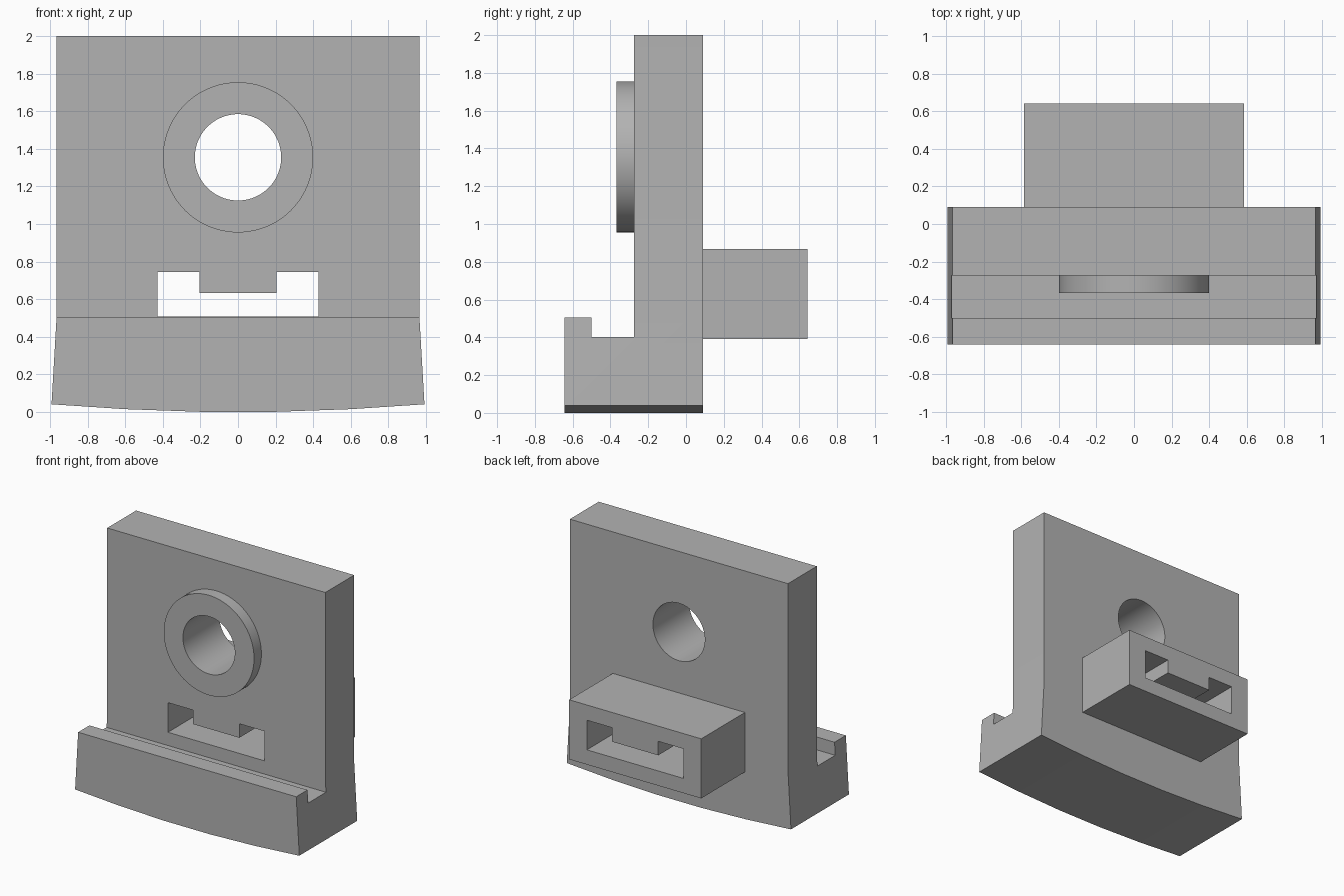
import bpy, bmesh, math
from mathutils import Vector

if "Cube" in bpy.data.objects:
    bpy.data.objects.remove(bpy.data.objects["Cube"])

grey = bpy.data.materials.new("plain grey")
grey.use_nodes = True
colour = (0.45, 0.45, 0.45, 1)
grey.diffuse_color = colour
grey.node_tree.nodes["Principled BSDF"].inputs["Base Color"].default_value = colour


def prism(name, points, start, depth):
    """Extrude a closed outline of 3D points along a vector."""
    bm = bmesh.new()
    face = bm.faces.new([bm.verts.new(Vector(p) + Vector(start)) for p in points])
    grown = bmesh.ops.extrude_face_region(bm, geom=[face])["geom"]
    moved = [g for g in grown if isinstance(g, bmesh.types.BMVert)]
    bmesh.ops.translate(bm, verts=moved, vec=depth)
    bmesh.ops.recalc_face_normals(bm, faces=bm.faces)
    mesh = bpy.data.meshes.new(name)
    bm.to_mesh(mesh)
    bm.free()
    mesh.materials.append(grey)
    obj = bpy.data.objects.new(name, mesh)
    bpy.context.collection.objects.link(obj)
    return obj


def front_prism(name, outline, y0, y1):
    return prism(name, [(x, 0, z) for x, z in outline], (0, y0, 0), (0, y1 - y0, 0))


def mirrored(half):
    """Complete a right-hand outline, listed bottom to top."""
    return half + [(-x, z) for x, z in reversed(half)]


def disc(radius, z, count=96):
    turns = [math.tau * i / count for i in range(count)]
    return [(radius * math.cos(t), z + radius * math.sin(t)) for t in turns]


def combine(target, tool, operation):
    mod = target.modifiers.new(operation, "BOOLEAN")
    mod.operation, mod.solver, mod.object = operation, "EXACT", tool
    bpy.context.view_layer.objects.active = target
    bpy.ops.object.modifier_apply(modifier=mod.name)
    bpy.data.objects.remove(tool)


# Mounting plate: flared front outline with a faceted bottom arc
BACK = 0.09
body = front_prism("mounting_plate", mirrored(
    [(0.2, 0), (0.6, 0.014), (0.993, 0.04), (0.966, 0.505), (0.966, 2)]), -0.643, BACK)

# Side profile carves the front lip, groove and upright
side = [(-0.7, -0.1), (-0.7, 0.505), (-0.5, 0.505), (-0.5, 0.402),
        (-0.275, 0.402), (-0.275, 2.1), (0.3, 2.1), (0.3, -0.1)]
profile = prism("side_profile", [(0, y, z) for y, z in side], (-1.2, 0, 0), (2.4, 0, 0))
combine(body, profile, "INTERSECT")

# Raised collar and rear socket block
HOLE_Z = 1.355
combine(body, front_prism("collar", disc(0.4, HOLE_Z), -0.368, -0.1), "UNION")
combine(body, front_prism("socket_block", mirrored([(0.585, 0.39), (0.585, 0.867)]),
                          -0.05, 0.643), "UNION")

# Round through hole and keyed slot
combine(body, front_prism("hole_cutter", disc(0.23, HOLE_Z), -1, 1), "DIFFERENCE")
combine(body, front_prism("slot_cutter", mirrored(
    [(0.428, 0.508), (0.428, 0.745), (0.204, 0.745), (0.204, 0.633)]), -0.4, 1), "DIFFERENCE")

# Smooth curved walls, crisp edges elsewhere
bpy.ops.object.select_all(action="DESELECT")
body.select_set(True)
bpy.context.view_layer.objects.active = body
bpy.ops.object.shade_smooth_by_angle(angle=math.radians(20))
for edge in body.data.edges:
    a, b = (body.data.vertices[i].co for i in edge.vertices)
    if max(a.z, b.z) < 0.1:
        edge.use_edge_sharp = True
